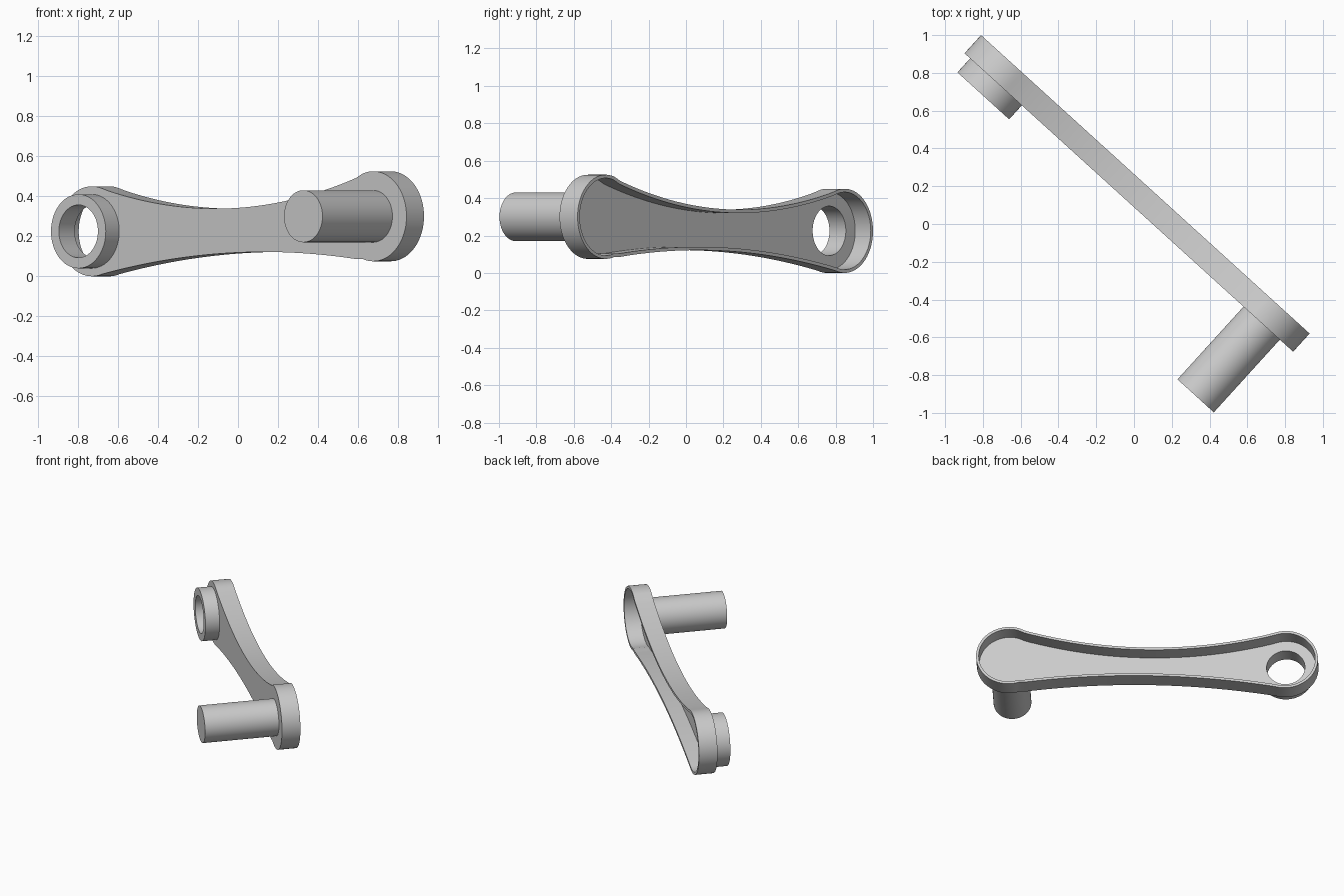
import bpy
import bmesh
from math import sin, cos, radians, acos, pi
from mathutils import Vector

if "Cube" in bpy.data.objects:
    bpy.data.objects.remove(bpy.data.objects["Cube"], do_unlink=True)

# Plain grey material
grey = bpy.data.materials.new("plain_grey")
grey.use_nodes = True
grey.diffuse_color = (0.6, 0.6, 0.6, 1)
grey.node_tree.nodes["Principled BSDF"].inputs["Base Color"].default_value = (0.6, 0.6, 0.6, 1)

# Arm frame: u runs along the arm, w is depth from the back face towards the front
ORIGIN = Vector((0.06, 0.21, 0))
ALONG = Vector((0.74, -0.672, 0)).normalized()
DEPTH = Vector((ALONG.y, -ALONG.x, 0))
UP = Vector((0, 0, 1))

HALF = 0.95          # end centres at +-HALF along the arm
END_R = 0.225
THICK = 0.13
FLOOR = 0.112        # depth of the recess in the back
WALL = 0.018
HOLE_R = 0.132
LEFT_Z, RIGHT_Z = 0.225, 0.30


def ring(bm, points, w):
    return [bm.verts.new(ORIGIN + ALONG * u + DEPTH * w + UP * z) for u, z in points]


def bridge(bm, a, b):
    n = len(a)
    for i in range(n):
        j = (i + 1) % n
        bm.faces.new((a[i], a[j], b[j], b[i]))


def fill_between(bm, *loops):
    """Flat fill of an outer loop with holes."""
    edges = []
    for loop in loops:
        for a, b in zip(loop, loop[1:] + loop[:1]):
            edges.append(bm.edges.get((a, b)) or bm.edges.new((a, b)))
    bmesh.ops.triangle_fill(bm, edges=edges, use_beauty=True)


def finish(bm, name):
    bmesh.ops.recalc_face_normals(bm, faces=bm.faces[:])
    mesh = bpy.data.meshes.new(name)
    bm.to_mesh(mesh)
    bm.free()
    mesh.materials.append(grey)
    for p in mesh.polygons:
        p.use_smooth = True
    mesh.set_sharp_from_angle(angle=radians(30))
    obj = bpy.data.objects.new(name, mesh)
    bpy.context.collection.objects.link(obj)
    return obj


def circle(u, z, r, n=64):
    return [(u + r * cos(2 * pi * i / n), z + r * sin(2 * pi * i / n)) for i in range(n)]


def edge_point(u, side, sag):
    """Point on the concave top (side 1) or bottom (side -1) edge."""
    middle = (LEFT_Z + RIGHT_Z) / 2 + (RIGHT_Z - LEFT_Z) * u / (2 * HALF)
    return u, middle + side * (END_R - sag * (1 - (u / 0.93) ** 2))


def arm_outline(steps=40, arc_steps=40):
    reach = HALF - 0.07
    sweep = pi - acos(0.07 / END_R)
    us = [reach * (2 * i / steps - 1) for i in range(1, steps)]
    arc = [sweep * (1 - 2 * i / arc_steps) for i in range(arc_steps + 1)]
    top = [edge_point(u, 1, 0.147) for u in us]
    right = [(HALF + END_R * cos(a), RIGHT_Z + END_R * sin(a)) for a in arc]
    bottom = [edge_point(-u, -1, 0.08) for u in us]
    left = [(-HALF - END_R * cos(a), LEFT_Z - END_R * sin(a)) for a in arc]
    return top + right + bottom + left


def inset(points, d):
    result = []
    for i, p in enumerate(points):
        before, after = points[i - 1], points[(i + 1) % len(points)]
        t = Vector((after[0] - before[0], after[1] - before[1])).normalized()
        result.append((p[0] + t.y * d, p[1] - t.x * d))
    return result


# Arm: a shallow tray open at the back, with a hole through its floor
bm = bmesh.new()
outline = arm_outline()
inner = inset(outline, WALL)
hole = circle(-HALF, LEFT_Z, HOLE_R)
front_rim = ring(bm, outline, THICK)
back_rim = ring(bm, outline, 0)
back_lip = ring(bm, inner, 0)
floor_rim = ring(bm, inner, FLOOR)
hole_back = ring(bm, hole, FLOOR)
hole_front = ring(bm, hole, THICK)
bridge(bm, front_rim, back_rim)
bridge(bm, back_rim, back_lip)
bridge(bm, back_lip, floor_rim)
bridge(bm, hole_back, hole_front)
fill_between(bm, floor_rim, hole_back)
fill_between(bm, front_rim, hole_front)
finish(bm, "crank_arm")

# Boss: short collar around the hole
bm = bmesh.new()
collar = circle(-HALF, LEFT_Z, 0.185)
loops = [ring(bm, collar, THICK), ring(bm, collar, 0.23),
         ring(bm, hole, 0.23), ring(bm, hole, THICK)]
for i in range(4):
    bridge(bm, loops[i], loops[(i + 1) % 4])
finish(bm, "shaft_collar")

# Handle: solid round grip at the other end
bm = bmesh.new()
grip = circle(HALF, RIGHT_Z, 0.13)
base, tip = ring(bm, grip, THICK - 0.005), ring(bm, grip, 0.65)
bridge(bm, base, tip)
bm.faces.new(base)
bm.faces.new(tip)
finish(bm, "handle_grip")
